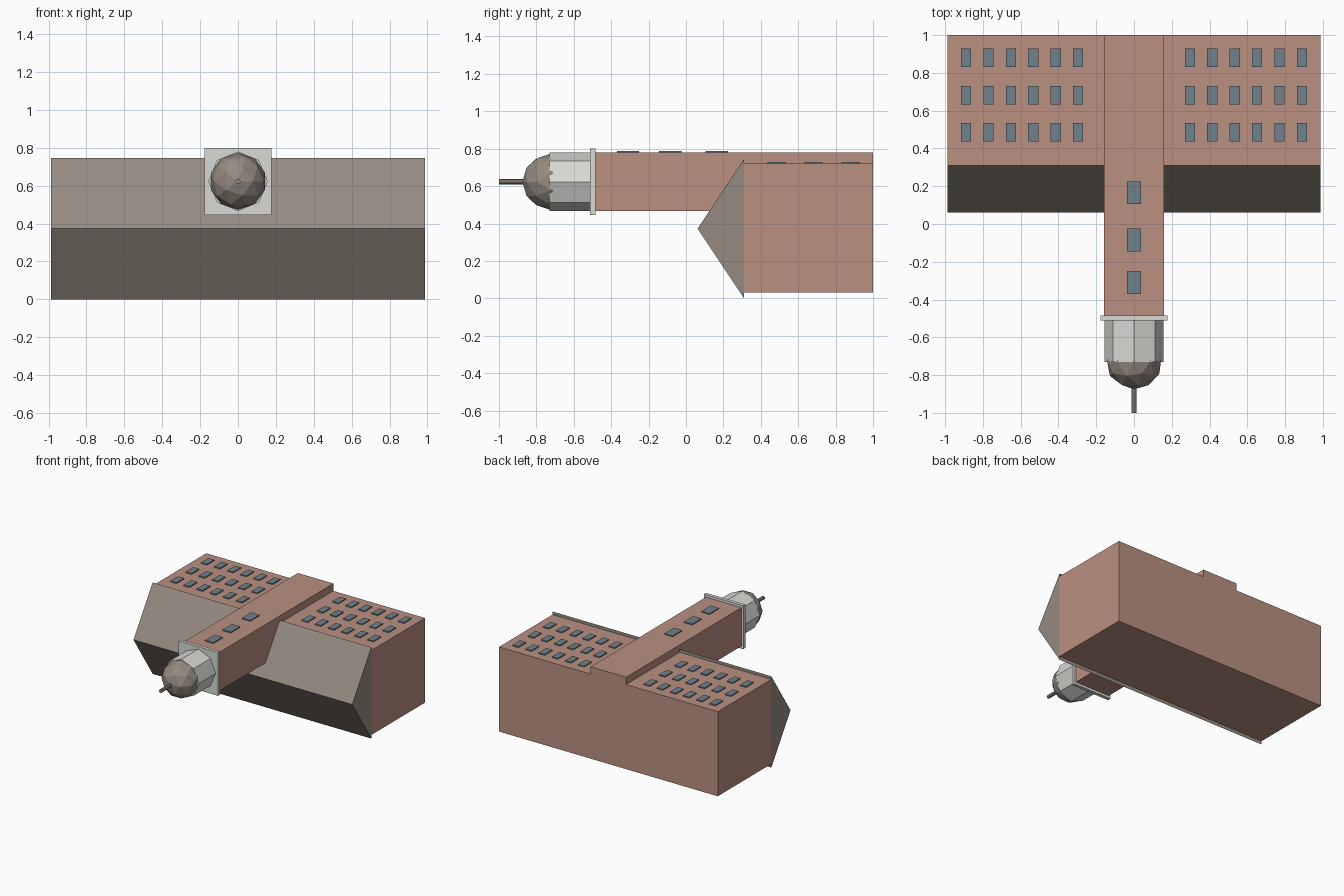
import bpy, math
from mathutils import Vector

cube = bpy.data.objects.get("Cube")
if cube:
    bpy.data.objects.remove(cube, do_unlink=True)


def material(name, color):
    m = bpy.data.materials.new(name)
    m.use_nodes = True
    m.diffuse_color = (*color, 1)
    m.node_tree.nodes["Principled BSDF"].inputs["Base Color"].default_value = (*color, 1)
    return m


brick = material("brick", (0.49, 0.28, 0.22))
slate = material("roof_grey_brown", (0.30, 0.26, 0.22))
stone = material("pale_stone", (0.69, 0.69, 0.66))
glass = material("window_blue_grey", (0.16, 0.22, 0.255))


def finish(obj, name, mat):
    obj.name = name
    obj.data.materials.clear()
    obj.data.materials.append(mat)
    return obj


def box(name, mat, low, high):
    low, high = Vector(low), Vector(high)
    bpy.ops.mesh.primitive_cube_add(size=1, location=(low + high) / 2)
    obj = bpy.context.object
    for v in obj.data.vertices:
        v.co *= high - low
    return finish(obj, name, mat)


def rod(name, mat, sides, radius, y0, y1, z):
    bpy.ops.mesh.primitive_cylinder_add(
        vertices=sides, radius=radius, depth=y1 - y0,
        location=(0, (y0 + y1) / 2, z), rotation=(math.pi / 2, 0, 0))
    return finish(bpy.context.object, name, mat)


W = 0.987       # half width of the building
AXIS = 0.623    # height of the tower's axis

# Main block and the tower running through it
box("main_block", brick, (-W, 0.31, 0.03), (W, 1, 0.72))
box("tower", brick, (-0.16, -0.49, AXIS - 0.157), (0.16, 1, 0.78))

# Gable roof: triangular prism across the full width
profile = [(0.31, 0), (0.31, 0.745), (0.062, 0.373)]
verts = [(x, y, z) for x in (-W, W) for y, z in profile]
mesh = bpy.data.meshes.new("roof")
mesh.from_pydata(verts, [], [(0, 1, 2), (5, 4, 3), (0, 3, 4, 1), (1, 4, 5, 2), (2, 5, 3, 0)])
mesh.update()
roof = bpy.data.objects.new("roof", mesh)
bpy.context.collection.objects.link(roof)
finish(roof, "roof", slate)

# Tower head: collar, octagonal lantern, faceted dome and spire
box("tower_collar", stone, (-0.177, -0.512, AXIS - 0.177), (0.177, -0.485, AXIS + 0.177))
rod("lantern", stone, 8, 0.157, -0.73, -0.5, AXIS)
bpy.ops.mesh.primitive_ico_sphere_add(
    subdivisions=2, radius=0.15, location=(0, -0.725, AXIS), rotation=(math.pi / 2, 0, 0))
finish(bpy.context.object, "dome", slate)
rod("spire", slate, 8, 0.014, -1, -0.86, AXIS)


# Windows as thin plates
def window(name, x, y, z, half_w, half_l):
    box(name, glass, (x - half_w, y - half_l, z - 0.001), (x + half_w, y + half_l, z + 0.0085))


for i, y in enumerate((0.165, -0.085, -0.31)):
    window(f"tower_window_{i + 1}", 0, y, 0.78, 0.037, 0.06)

for side, label in ((-1, "right"), (1, "left")):
    for row, y in enumerate((0.486, 0.682, 0.88)):
        for col in range(6):
            x = side * (0.296 + 0.1186 * col)
            window(f"{label}_window_{row + 1}_{col + 1}", x, y, 0.72, 0.027, 0.049)
